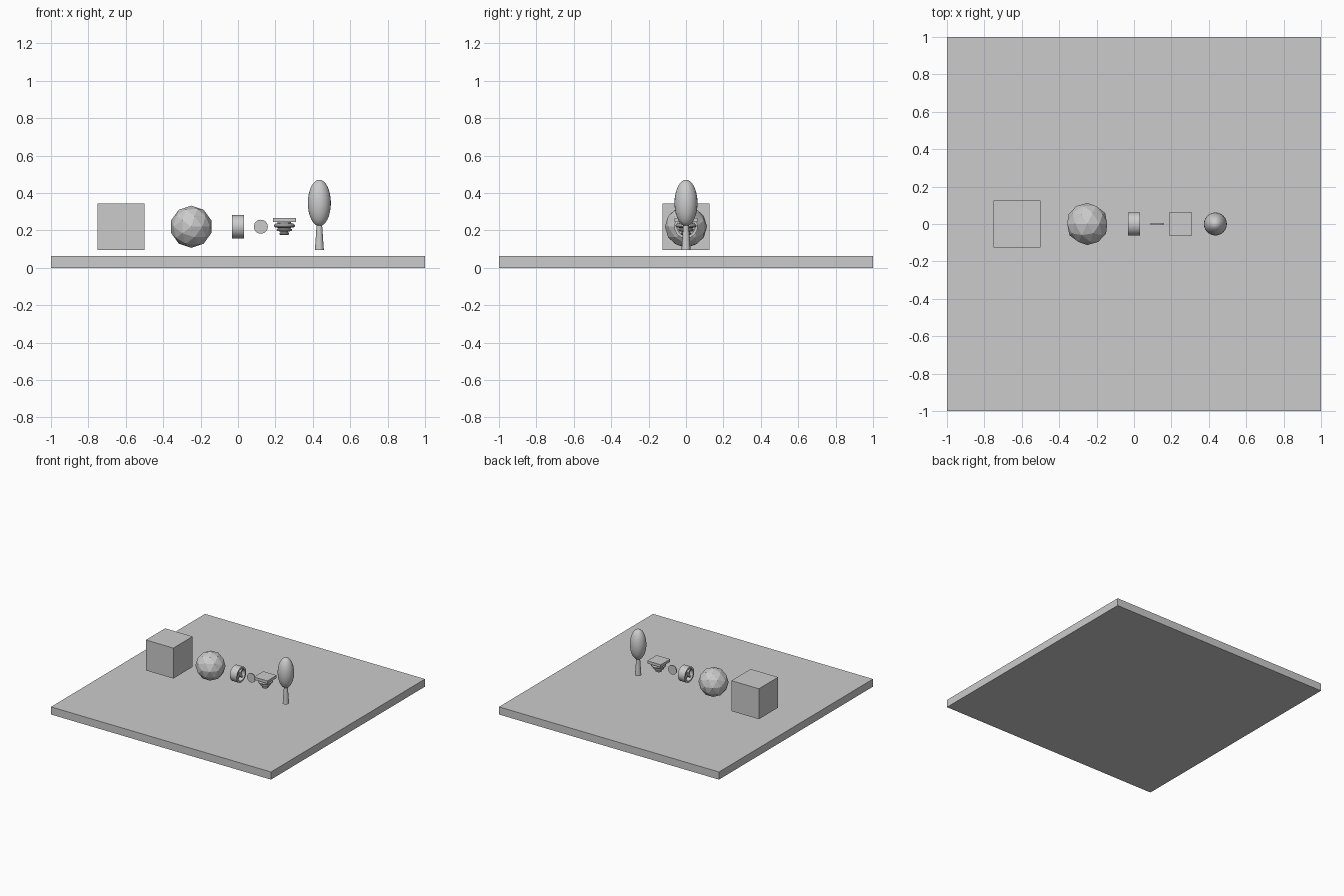
import bpy, bmesh, math
from mathutils import Matrix, Vector

if "Cube" in bpy.data.objects:
    bpy.data.objects.remove(bpy.data.objects["Cube"])

grey = bpy.data.materials.new("light_grey")
grey.diffuse_color = (0.6, 0.6, 0.6, 1)
grey.use_nodes = True
grey.node_tree.nodes["Principled BSDF"].inputs["Base Color"].default_value = grey.diffuse_color
ZC = 0.22  # shared centre height of the floating shapes


def finish(name, bm, smooth=None):
    bmesh.ops.recalc_face_normals(bm, faces=bm.faces)
    me = bpy.data.meshes.new(name)
    bm.to_mesh(me)
    bm.free()
    me.materials.append(grey)
    ob = bpy.data.objects.new(name, me)
    bpy.context.collection.objects.link(ob)
    if smooth:
        bpy.ops.object.select_all(action='DESELECT')
        ob.select_set(True)
        bpy.context.view_layer.objects.active = ob
        bpy.ops.object.shade_smooth_by_angle(angle=math.radians(smooth))
    return ob


def box(name, centre, size, rot=Matrix()):
    bm = bmesh.new()
    bmesh.ops.create_cube(bm, size=1, matrix=Matrix.Translation(centre) @ rot
                          @ Matrix.Diagonal((*size, 1)))
    return finish(name, bm)


def lathe(name, profile, centre, n=24, rot=Matrix(), closed=False, smooth=35):
    """Revolve (radius, height) points around z, then rotate and place."""
    bm = bmesh.new()
    rings = [[bm.verts.new((r * math.cos(2 * math.pi * i / n),
                            r * math.sin(2 * math.pi * i / n), z))
              for i in range(n)] for r, z in profile]
    pairs = list(zip(rings, rings[1:]))
    if closed:
        pairs.append((rings[-1], rings[0]))
    for a, b in pairs:
        for i in range(n):
            j = (i + 1) % n
            bm.faces.new((a[i], a[j], b[j], b[i]))
    if not closed:
        bm.faces.new(rings[0])
        bm.faces.new(rings[-1])
    bm.transform(Matrix.Translation(centre) @ rot)
    return finish(name, bm, smooth)


rot_x = Matrix.Rotation(math.pi / 2, 4, 'X')
rot_y = Matrix.Rotation(math.pi / 2, 4, 'Y')

# base slab and cube block
box("base_slab", (0, 0, 0.03125), (2, 2, 0.0625))
box("cube_block", (-0.625, 0, ZC), (0.25, 0.25, 0.25))

# faceted rock, pole facing the front
bm = bmesh.new()
bmesh.ops.create_icosphere(bm, subdivisions=2, radius=0.1125,
                           matrix=Matrix.Translation((-0.25, 0, ZC)) @ rot_x)
finish("faceted_rock", bm)

# wheel: rim, hub and spokes around the x axis
wc = Vector((0, 0, ZC))
lathe("wheel_rim", [(0.0625, -0.031), (0.0625, 0.031), (0.048, 0.031), (0.048, -0.031)],
      wc, 32, rot_y, closed=True)
lathe("wheel_hub", [(0.014, -0.025), (0.014, 0.025)], wc, 16, rot_y)
for k in range(2):
    box(f"wheel_spoke_{k + 1}", wc, (0.04, 0.1, 0.012),
        Matrix.Rotation(math.pi / 4 + k * math.pi / 2, 4, 'X'))

# thin coin facing the front
lathe("coin", [(0.0375, -0.004), (0.0375, 0.004)], (0.122, 0, ZC), 24, rot_x)

# square plate on a stack of shrinking rings
box("stand_plate", (0.248, 0, 0.256), (0.122, 0.122, 0.022))
lathe("stand_rings",
      [(0.022, 0.176), (0.026, 0.18), (0.026, 0.186), (0.02, 0.19), (0.02, 0.194),
       (0.036, 0.197), (0.041, 0.201), (0.041, 0.206), (0.034, 0.21), (0.034, 0.214),
       (0.05, 0.217), (0.056, 0.222), (0.056, 0.229), (0.048, 0.236), (0.036, 0.239),
       (0.036, 0.246)],
      (0.248, 0, 0), 24)

# tree: tapered trunk and egg-shaped crown
lathe("tree_trunk", [(0.024, 0.095), (0.014, 0.24)], (0.435, 0, 0), 16)
bm = bmesh.new()
bmesh.ops.create_uvsphere(bm, u_segments=24, v_segments=16, radius=1,
                          matrix=Matrix.Translation((0.435, 0, 0.347))
                          @ Matrix.Diagonal((0.0615, 0.0615, 0.124, 1)))
finish("tree_crown", bm, 40)
